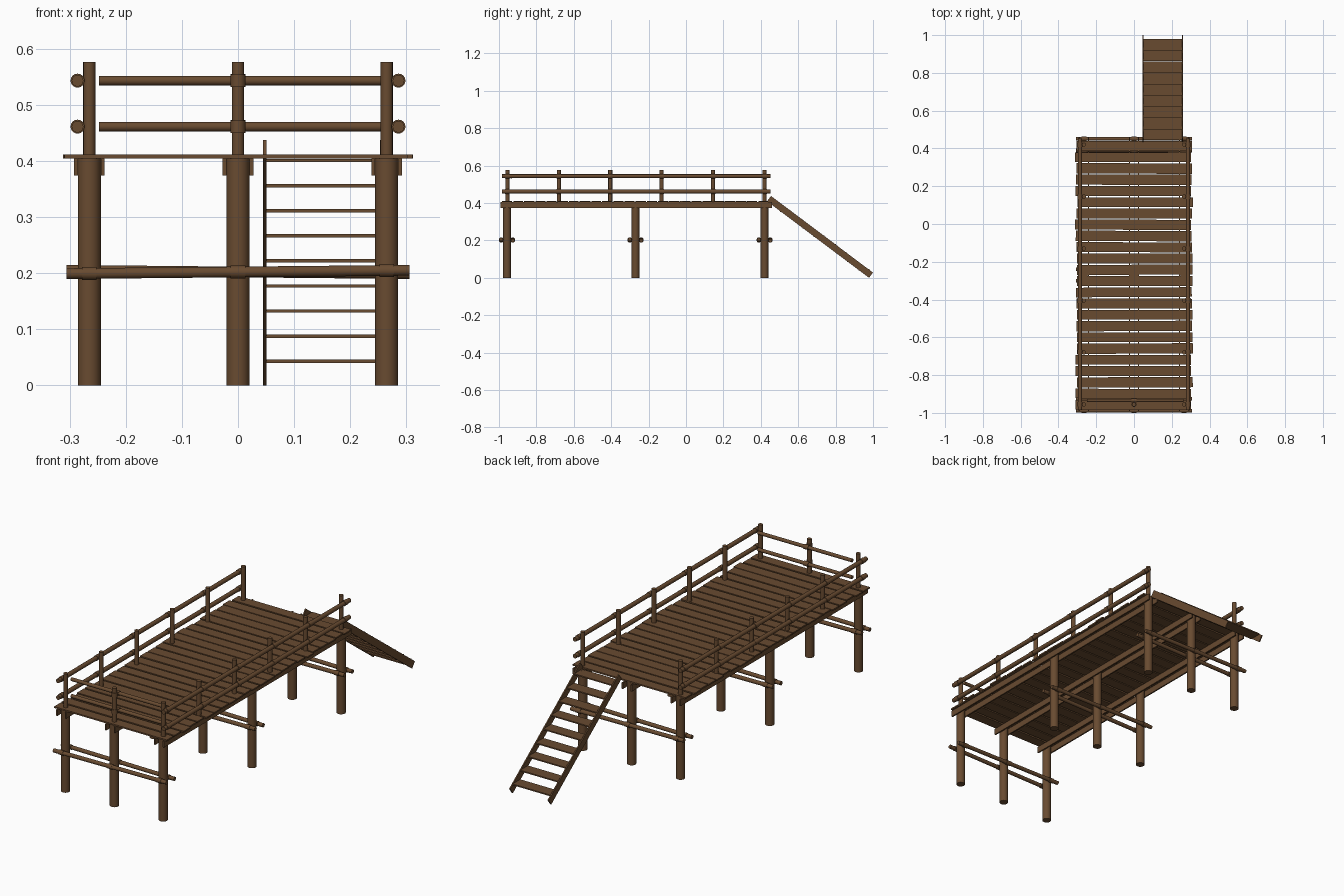
import bpy, math, random
from mathutils import Vector, Matrix

if "Cube" in bpy.data.objects:
    bpy.data.objects.remove(bpy.data.objects["Cube"])

random.seed(4)
wood = bpy.data.materials.new("brown_wood")
wood.diffuse_color = (0.14, 0.07, 0.03, 1)
wood.use_nodes = True
wood.node_tree.nodes["Principled BSDF"].inputs["Base Color"].default_value = wood.diffuse_color


def finish(ob, name):
    ob.name = name
    ob.data.materials.append(wood)
    return ob


def log(name, a, b, r, sides=16):
    """Round timber from point a to point b."""
    a, b = Vector(a), Vector(b)
    d = b - a
    bpy.ops.mesh.primitive_cylinder_add(vertices=sides, radius=r, depth=d.length, location=(a + b) / 2,
                                        rotation=d.to_track_quat('Z', 'Y').to_euler())
    ob = finish(bpy.context.object, name)
    bpy.ops.object.shade_smooth_by_angle(angle=math.radians(40))
    return ob


def board(name, loc, size, rot=(0, 0, 0)):
    bpy.ops.mesh.primitive_cube_add(size=1, location=loc, rotation=rot)
    ob = finish(bpy.context.object, name)
    ob.data.transform(Matrix.Diagonal((*size, 1)))
    return ob


COLS = (-0.265, 0, 0.265)
ROWS = (-0.957, -0.27, 0.42)

# supporting posts with paired cross logs and their lashings
for y in ROWS:
    for x in COLS:
        log("support_post", (x, y, 0), (x, y, 0.404), 0.0205, 20)
    for s in (-1, 1):
        yy = y + s * 0.031
        t = -s * 0.003
        log("cross_log", (-0.306, yy, 0.202 - t), (0.306, yy, 0.202 + t), 0.0095)
        for x in COLS:
            z = 0.202 + t * x / 0.306
            log("lashing", (x - 0.013, yy, z), (x + 0.013, yy, z), 0.0115)

# twin deck beams on both sides of every post line
for x in COLS:
    for s in (-1, 1):
        board("deck_beam", (x + s * 0.024, -0.266, 0.389), (0.007, 1.45, 0.030))

# uneven deck planks
N = 24
pitch = 1.43 / N
for i in range(N):
    board("deck_plank", (random.uniform(-0.006, 0.006), -0.987 + pitch * (i + 0.5), 0.4075),
          (0.612, pitch * random.uniform(0.84, 0.93), 0.007), (0, 0, random.uniform(-0.006, 0.006)))

# side railings
RAIL_Z = (0.461, 0.543)
for s in (-1, 1):
    for k in range(6):
        y = -0.955 + 0.275 * k
        log("rail_post", (s * 0.265, y, 0.40), (s * 0.265, y, 0.576), 0.0108)
        for z in RAIL_Z:
            log("rail_lashing", (s * 0.286, y - 0.012, z), (s * 0.286, y + 0.012, z), 0.0125)
    for z in RAIL_Z:
        log("side_rail", (s * 0.286, -0.985, z), (s * 0.286, 0.453, z), 0.0105)

# front railing
log("front_rail_post", (0, -0.955, 0.40), (0, -0.955, 0.576), 0.0108)
for z in RAIL_Z:
    log("front_rail", (-0.248, -0.934, z), (0.262, -0.934, z), 0.0085)
    log("front_lashing", (0, -0.955, z - 0.011), (0, -0.955, z + 0.011), 0.0135)
    log("front_rail_lashing", (-0.013, -0.934, z), (0.013, -0.934, z), 0.0115)

# stair: two sloping stringers and level treads
top, foot = Vector((0, 0.444, 0.423)), Vector((0, 0.989, 0.014))
run = foot - top
tilt = math.atan2(run.z, run.y)
for x in (0.048, 0.256):
    board("stair_stringer", Vector((x, 0, 0)) + (top + foot) / 2, (0.006, run.length, 0.035), (tilt, 0, 0))
for k in range(9):
    board("stair_tread", (0.152, 0.951 - 0.0597 * k, 0.043 + 0.0447 * k), (0.204, 0.059, 0.006))
